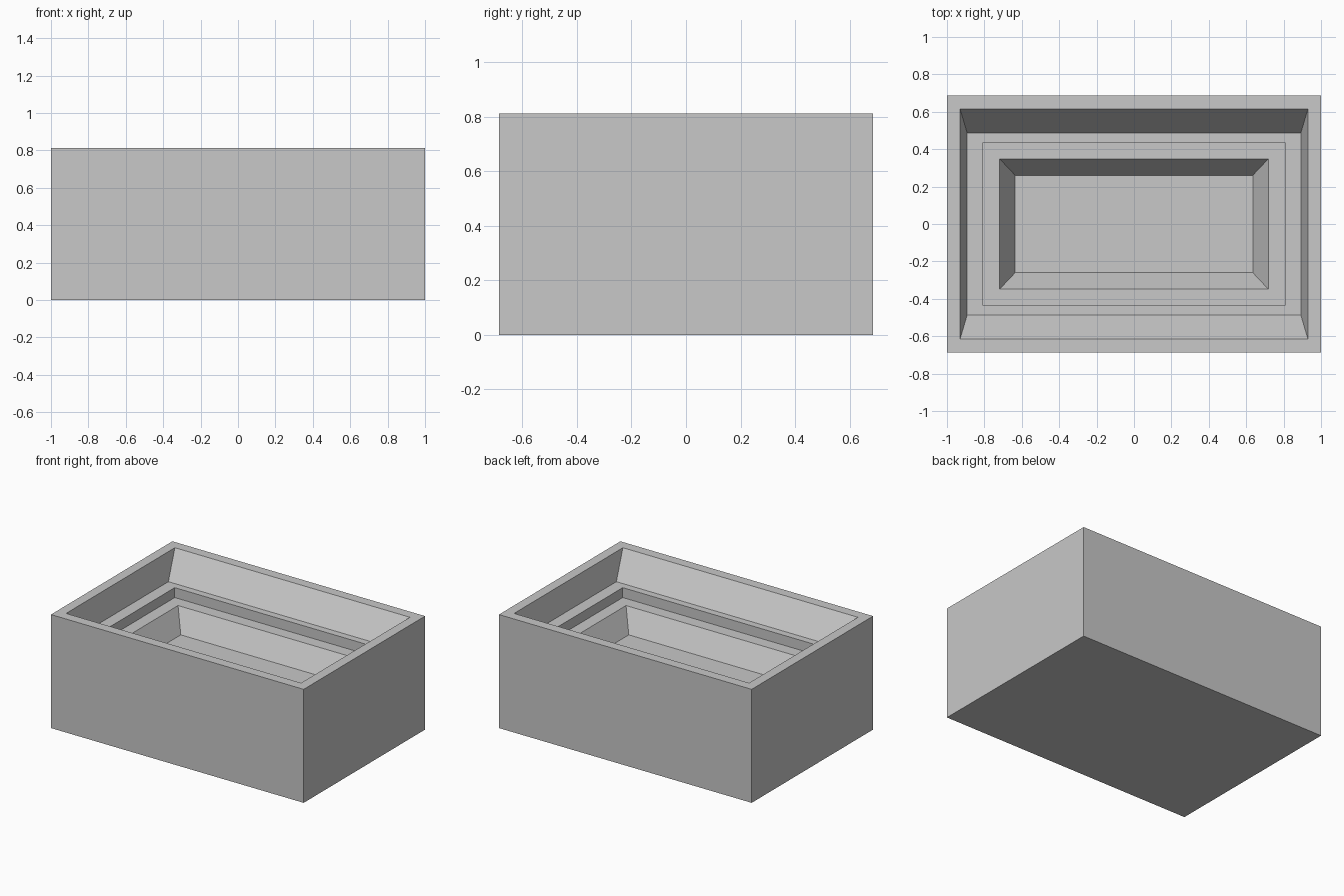
import bpy
import bmesh

cube = bpy.data.objects.get("Cube")
if cube:
    bpy.data.objects.remove(cube, do_unlink=True)

# One plain grey for the whole tray
grey = bpy.data.materials.new("plain grey")
grey.use_nodes = True
colour = (0.58, 0.58, 0.58, 1)
grey.diffuse_color = colour
grey.node_tree.nodes["Principled BSDF"].inputs["Base Color"].default_value = colour

# Nested rectangles from the base, up the outside and down the stepped recess:
# half width, half depth, height
TOP, LEDGE, STEP, FLOOR = 0.812, 0.628, 0.557, 0.403
sections = [
    (1.0, 0.686, 0),            # base
    (1.0, 0.686, TOP),          # outer rim
    (0.93, 0.615, TOP),         # inner rim
    (0.892, 0.487, LEDGE),      # foot of the sloping wall
    (0.806, 0.436, LEDGE),      # edge of the ledge
    (0.806, 0.436, STEP),       # foot of the upright step
    (0.718, 0.348, STEP),       # edge of the basin
    (0.635, 0.26, FLOOR),       # basin floor
]


def ring(bm, w, d, z):
    return [bm.verts.new((sx * w, sy * d, z))
            for sx, sy in ((-1, -1), (1, -1), (1, 1), (-1, 1))]


bm = bmesh.new()
rings = [ring(bm, *s) for s in sections]
for low, high in zip(rings, rings[1:]):
    for i in range(4):
        j = (i + 1) % 4
        bm.faces.new((low[i], low[j], high[j], high[i]))
bm.faces.new(reversed(rings[0]))
bm.faces.new(rings[-1])
bmesh.ops.recalc_face_normals(bm, faces=bm.faces)

mesh = bpy.data.meshes.new("recessed_tray")
bm.to_mesh(mesh)
bm.free()
mesh.materials.append(grey)
tray = bpy.data.objects.new("recessed_tray", mesh)
bpy.context.collection.objects.link(tray)
